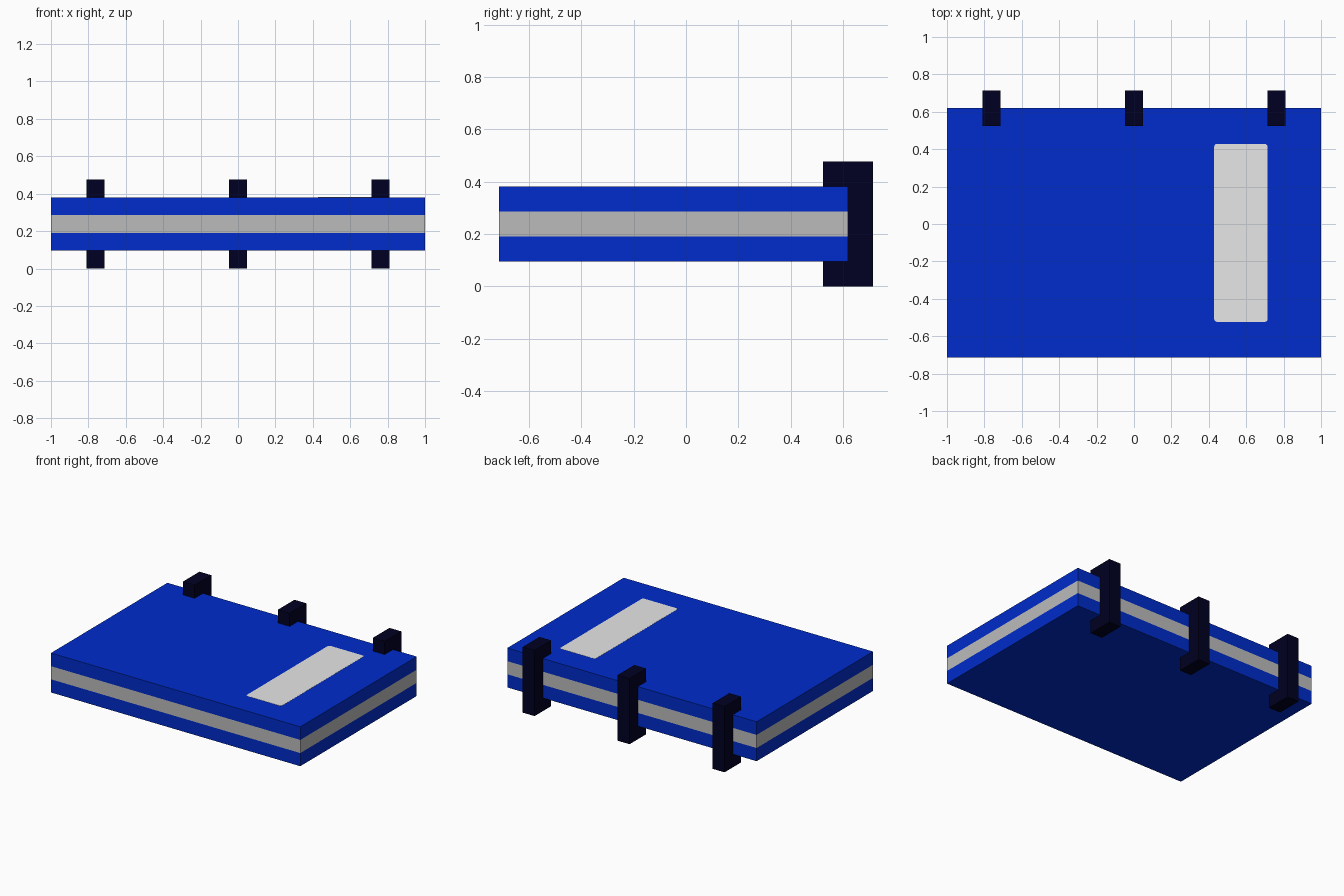
import bpy, bmesh, math

if "Cube" in bpy.data.objects:
    bpy.data.objects.remove(bpy.data.objects["Cube"])

U = 2 / 21  # modelling grid unit


def material(name, rgb):
    m = bpy.data.materials.new(name)
    m.diffuse_color = (*rgb, 1)
    m.use_nodes = True
    m.node_tree.nodes["Principled BSDF"].inputs["Base Color"].default_value = m.diffuse_color
    return m


blue = material("cover blue", (0.0, 0.025, 0.6))
grey = material("page grey", (0.5, 0.5, 0.5))
pale = material("label pale grey", (0.8, 0.8, 0.8))
dark = material("ring dark navy", (0.0, 0.0, 0.016))


def finish(name, bm, mat):
    me = bpy.data.meshes.new(name)
    bm.to_mesh(me)
    bm.free()
    me.materials.append(mat)
    ob = bpy.data.objects.new(name, me)
    bpy.context.collection.objects.link(ob)
    return ob


def box(name, lo, hi, mat):
    bm = bmesh.new()
    bmesh.ops.create_cube(bm, size=1)
    for v in bm.verts:
        v.co = [lo[i] if v.co[i] < 0 else hi[i] for i in range(3)]
    return finish(name, bm, mat)


# Covers and page block, flush on every side
y0, y1 = -7.5 * U, 6.5 * U
for name, z, mat in (("bottom_cover", 1, blue), ("pages", 2, grey), ("top_cover", 3, blue)):
    box(name, (-1, y0, z * U), (1, y1, (z + 1) * U), mat)

# Binding rings along the back edge
for name, x in (("left_ring", -8), ("middle_ring", 0), ("right_ring", 8)):
    box(name, ((x - 0.5) * U, 5.5 * U, 0), ((x + 0.5) * U, 7.5 * U, 5 * U), dark)

# Label: very thin plate with slightly rounded corners
lx0, lx1, ly0, ly1, r = 4.5 * U, 7.5 * U, -5.5 * U, 4.5 * U, 0.016
bm = bmesh.new()
ring = []
corners = ((lx1 - r, ly1 - r), (lx0 + r, ly1 - r), (lx0 + r, ly0 + r), (lx1 - r, ly0 + r))
for i, (cx, cy) in enumerate(corners):
    for k in range(4):
        a = math.pi / 2 * (i + k / 3)
        ring.append(bm.verts.new((cx + r * math.cos(a), cy + r * math.sin(a), 4 * U)))
face = bm.faces.new(ring)
top = bmesh.ops.extrude_face_region(bm, geom=[face])["geom"]
for v in top:
    if isinstance(v, bmesh.types.BMVert):
        v.co.z += 0.001
bmesh.ops.recalc_face_normals(bm, faces=bm.faces)
finish("cover_label", bm, pale)
